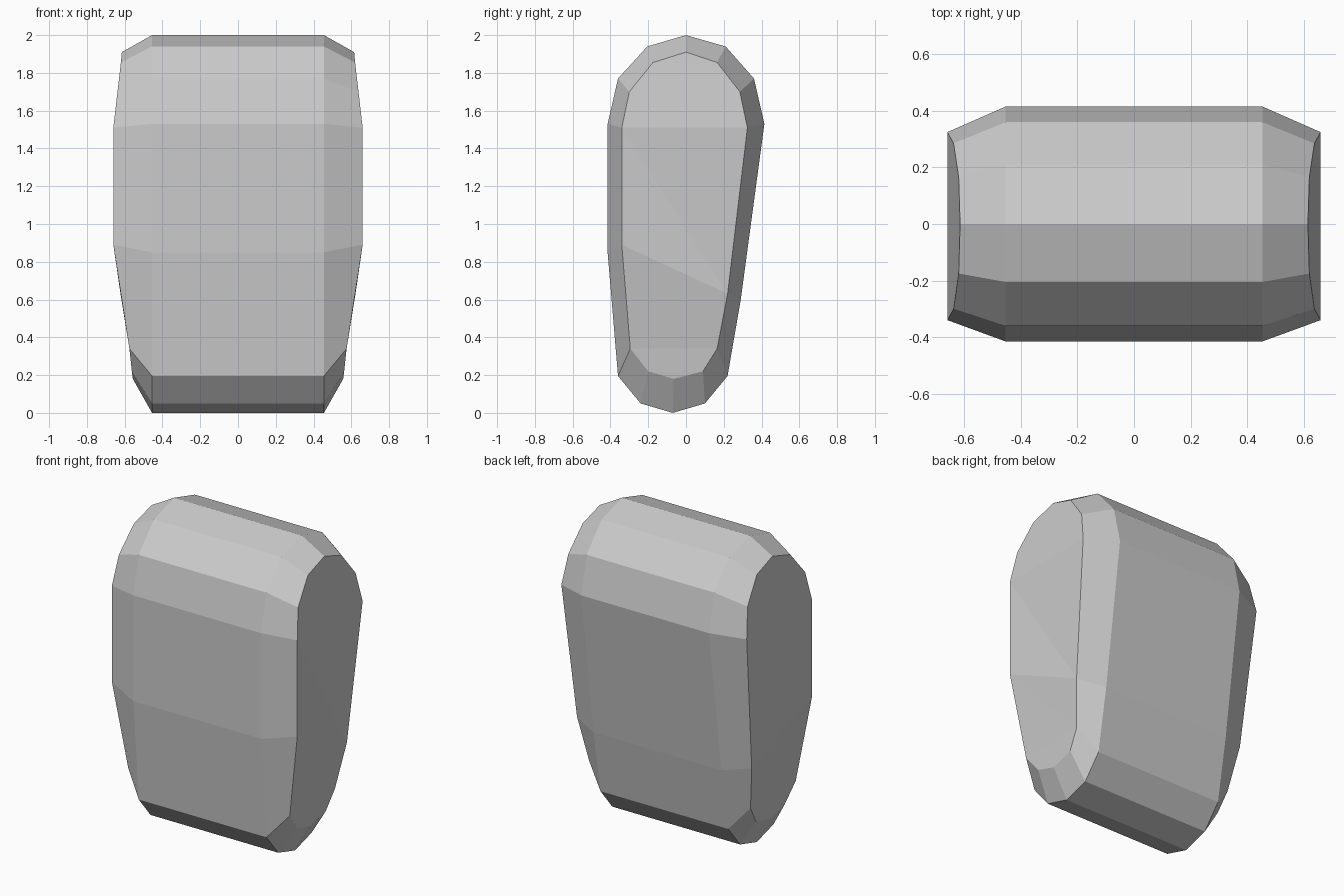
import bpy
import bmesh

cube = bpy.data.objects.get("Cube")
if cube:
    bpy.data.objects.remove(cube, do_unlink=True)

# One plain grey for the whole block
grey = bpy.data.materials.new("plain grey")
grey.use_nodes = True
colour = (0.6, 0.6, 0.6, 1)
grey.diffuse_color = colour
grey.node_tree.nodes["Principled BSDF"].inputs["Base Color"].default_value = colour

# Main outline (y, z), clockwise from the top
HALF_WIDTH = 0.455
outline = [(0, 2), (0.21, 1.94), (0.36, 1.77), (0.415, 1.53), (0.29, 0.6),
           (0.22, 0.195), (0.1, 0.05), (-0.07, 0), (-0.24, 0.05),
           (-0.36, 0.195), (-0.415, 0.85), (-0.415, 1.53), (-0.36, 1.77),
           (-0.205, 1.94)]

# Smaller outline of the bulging side panels (x, y, z)
panel = [(0.615, 0, 1.91), (0.62, 0.165, 1.855), (0.638, 0.285, 1.7),
         (0.66, 0.325, 1.51), (0.622, 0.22, 0.63), (0.575, 0.165, 0.34),
         (0.562, 0.09, 0.22), (0.557, -0.065, 0.18), (0.562, -0.2, 0.22),
         (0.575, -0.295, 0.34), (0.66, -0.34, 0.89), (0.66, -0.34, 1.51),
         (0.638, -0.3, 1.7), (0.62, -0.175, 1.855)]

bm = bmesh.new()
count = len(outline)
rings = {}
for side in (-1, 1):
    rings[side] = [bm.verts.new((side * HALF_WIDTH, y, z)) for y, z in outline]
    rim = [bm.verts.new((side * x, y, z)) for x, y, z in panel]
    # Chamfer between the body and the side panel
    for i in range(count):
        j = (i + 1) % count
        bm.faces.new((rings[side][i], rings[side][j], rim[j], rim[i]))
    # Side panel, in strips from front to back
    bm.faces.new((rim[0], rim[1], rim[-1]))
    for i in range(1, count // 2 - 1):
        a, b, c, d = rim[i], rim[i + 1], rim[-i - 1], rim[-i]
        bm.faces.new((a, b, d))
        bm.faces.new((b, c, d))
    bm.faces.new((rim[6], rim[7], rim[8]))

# Body wall joining the two sides
for i in range(count):
    j = (i + 1) % count
    bm.faces.new((rings[-1][i], rings[-1][j], rings[1][j], rings[1][i]))

bmesh.ops.recalc_face_normals(bm, faces=bm.faces)
mesh = bpy.data.meshes.new("rounded_block")
bm.to_mesh(mesh)
bm.free()
mesh.materials.append(grey)
block = bpy.data.objects.new("rounded_block", mesh)
bpy.context.collection.objects.link(block)
